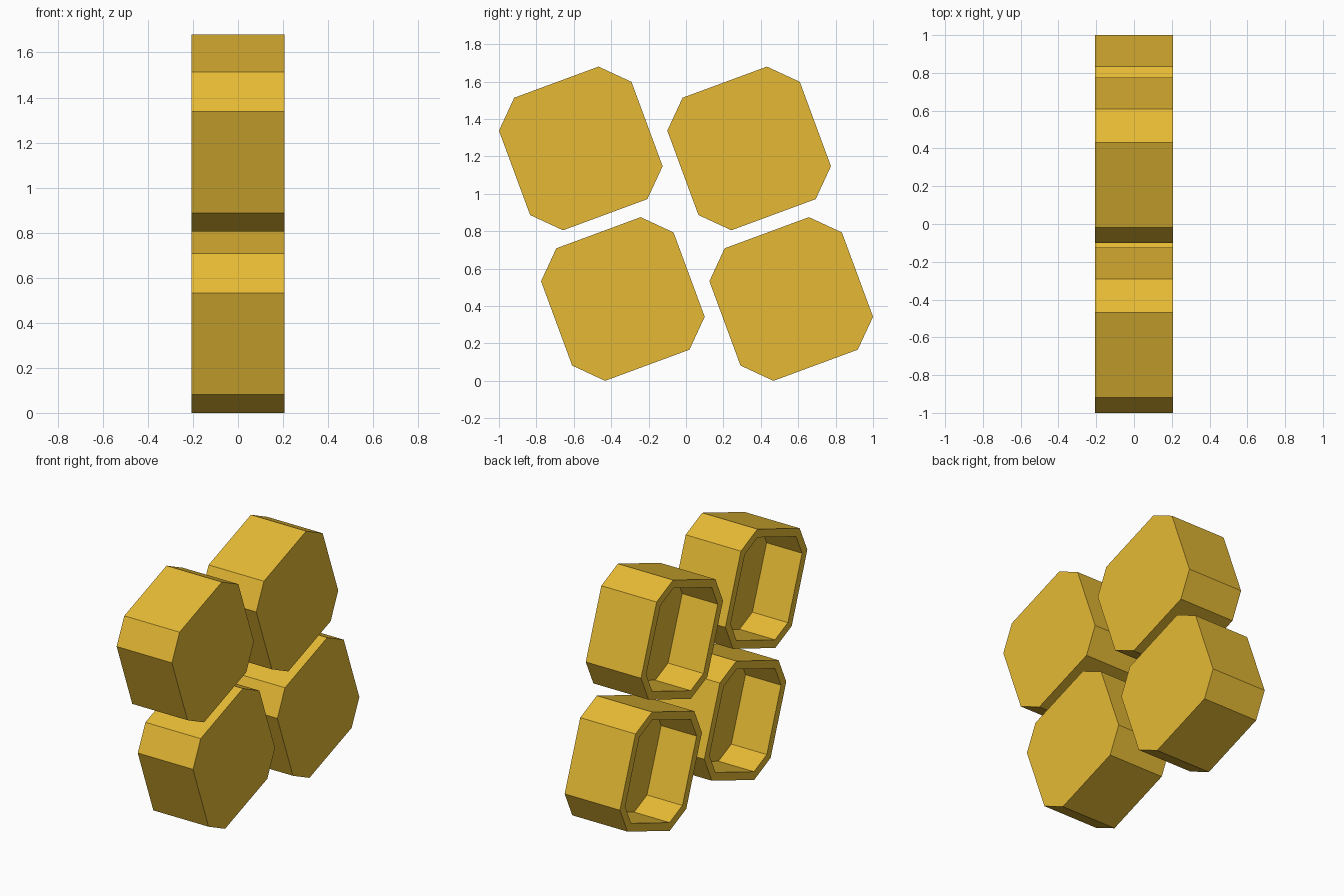
import bpy
import bmesh
from mathutils import Vector

if "Cube" in bpy.data.objects:
    bpy.data.objects.remove(bpy.data.objects["Cube"])

HALF = 0.2065    # half the depth along x
WALL = 0.052     # rim thickness
CAVITY = 0.265   # depth of the hollow in the -x side

gold = bpy.data.materials.new("golden yellow")
gold.diffuse_color = (0.79, 0.49, 0.035, 1.0)
gold.use_nodes = True
gold.node_tree.nodes["Principled BSDF"].inputs["Base Color"].default_value = gold.diffuse_color


def octagon():
    """Tilted chamfered square in (y, z): two corners turned four times."""
    points = []
    b, a = (-0.356, 0.271), (-0.4375, 0.095)
    for _ in range(4):
        points += [b, a]
        b, a = (-b[1], b[0]), (-a[1], a[0])
    return points


def cup(name, y, z):
    bm = bmesh.new()
    # outer prism, solid on +x
    back = bm.faces.new([bm.verts.new((-HALF, p, q)) for p, q in octagon()])
    ext = bmesh.ops.extrude_face_region(bm, geom=[back], use_keep_orig=True)
    verts = [v for v in ext["geom"] if isinstance(v, bmesh.types.BMVert)]
    bmesh.ops.translate(bm, verts=verts, vec=Vector((2 * HALF, 0, 0)))
    bmesh.ops.recalc_face_normals(bm, faces=bm.faces[:])

    # rim and hollow on -x
    back = min(bm.faces, key=lambda f: f.calc_center_median().x)
    bmesh.ops.inset_region(bm, faces=[back], thickness=WALL,
                           use_even_offset=True, use_boundary=True)
    ext = bmesh.ops.extrude_discrete_faces(bm, faces=[back])
    bmesh.ops.translate(bm, verts=ext["faces"][0].verts[:],
                        vec=Vector((CAVITY, 0, 0)))
    bmesh.ops.recalc_face_normals(bm, faces=bm.faces[:])

    mesh = bpy.data.meshes.new(name)
    bm.to_mesh(mesh)
    bm.free()
    mesh.materials.append(gold)
    obj = bpy.data.objects.new(name, mesh)
    obj.location = (0, y, z)
    bpy.context.collection.objects.link(obj)


# two staggered rows of two hollow cups
for row, start, z in (("lower", -0.3375, 0.4375), ("upper", -0.5625, 1.2425)):
    for i, side in enumerate(("front", "back")):
        cup(f"{row}_{side}_cup", start + 0.9 * i, z)
